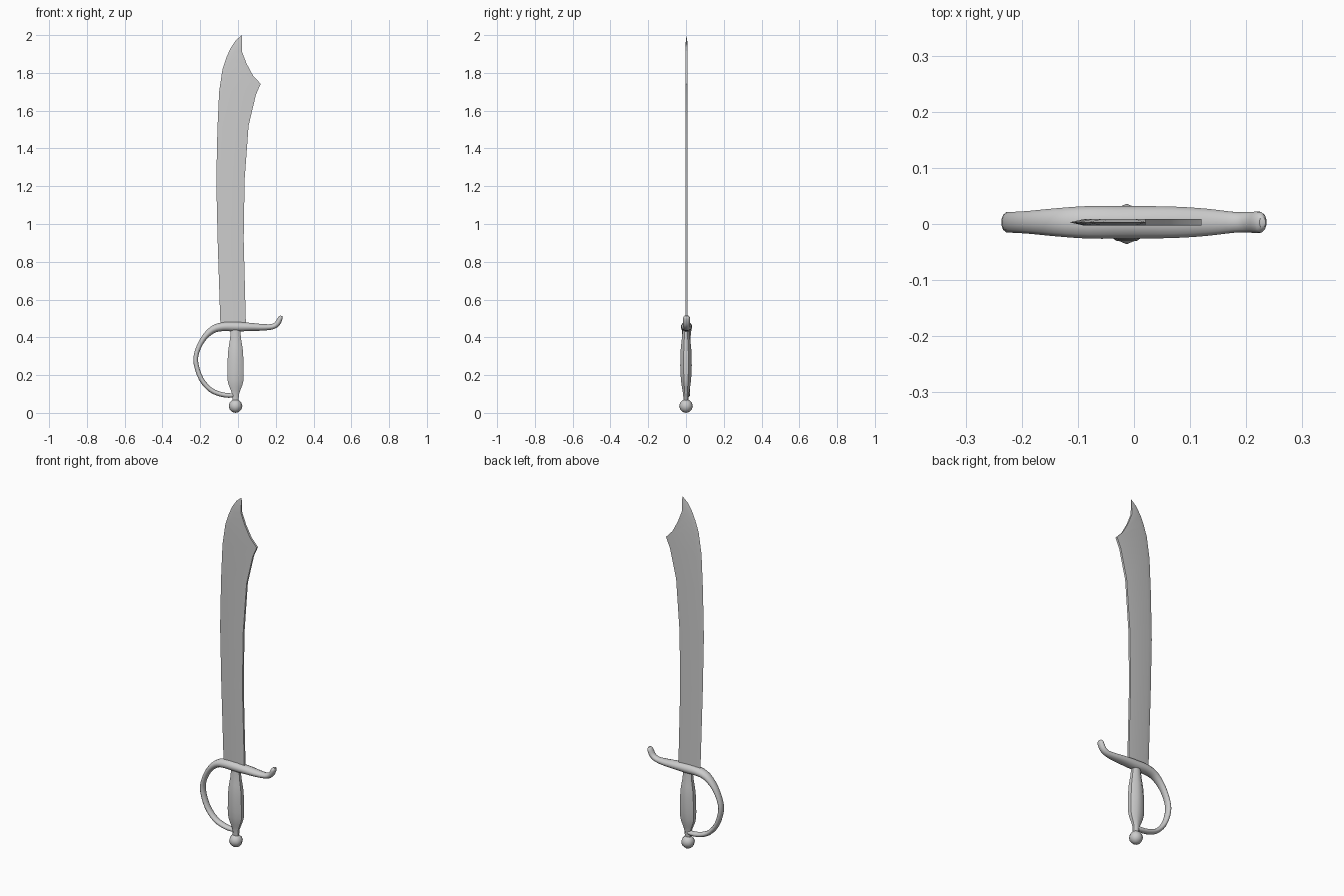
import bpy
import bmesh
import math
from mathutils import Vector

cube = bpy.data.objects.get("Cube")
if cube:
    bpy.data.objects.remove(cube, do_unlink=True)

steel = bpy.data.materials.new("steel_grey")
steel.use_nodes = True
steel.diffuse_color = (0.6, 0.6, 0.6, 1)
steel.node_tree.nodes["Principled BSDF"].inputs["Base Color"].default_value = (0.6, 0.6, 0.6, 1)

MID_Y = 0.003


def finish(name, bm, angle):
    bmesh.ops.recalc_face_normals(bm, faces=bm.faces)
    mesh = bpy.data.meshes.new(name)
    bm.to_mesh(mesh)
    bm.free()
    mesh.materials.append(steel)
    obj = bpy.data.objects.new(name, mesh)
    bpy.context.collection.objects.link(obj)
    bpy.ops.object.select_all(action='DESELECT')
    obj.select_set(True)
    bpy.context.view_layer.objects.active = obj
    bpy.ops.object.shade_smooth_by_angle(angle=math.radians(angle))
    return obj


def smooth_path(points, steps):
    """Catmull-Rom interpolation of tuples of any length."""
    pts = [Vector(p) for p in points]
    pts = [pts[0] * 2 - pts[1]] + pts + [pts[-1] * 2 - pts[-2]]
    out = []
    for a, b, c, d in zip(pts, pts[1:], pts[2:], pts[3:]):
        for s in range(steps):
            t = s / steps
            out.append(0.5 * (2 * b + (c - a) * t + (2 * a - 5 * b + 4 * c - d) * t**2
                              + (3 * b - a - 3 * c + d) * t**3))
    return out + [pts[-2]]


def loft(name, stations, sides, steps, mid_y, angle):
    """Elliptical sweep in the XZ plane; stations are x, z, in-plane half width, y half width."""
    path = smooth_path(stations, steps)
    bm = bmesh.new()
    rings = []
    for i, p in enumerate(path):
        a, b = path[max(i - 1, 0)], path[min(i + 1, len(path) - 1)]
        side = Vector((-(b[1] - a[1]), 0, b[0] - a[0])).normalized()
        centre = Vector((p[0], mid_y, p[1]))
        ring = []
        for k in range(sides):
            t = math.tau * (k + 0.5) / sides
            ring.append(bm.verts.new(centre + side * p[2] * math.cos(t)
                                     + Vector((0, p[3] * math.sin(t), 0))))
        rings.append(ring)
    for r, q in zip(rings, rings[1:]):
        for k in range(sides):
            n = (k + 1) % sides
            bm.faces.new((r[k], r[n], q[n], q[k]))
    bm.faces.new(rings[0])
    bm.faces.new(rings[-1])
    return finish(name, bm, angle)


# Blade: cutting edge on the right (-x), flat spine with a clipped point on the left
edge = [(-.093, .46), (-.108, .92), (-.115, 1.23), (-.109, 1.5), (-.1, 1.7),
        (-.082, 1.82), (-.062, 1.88), (-.04, 1.93), (-.012, 1.972)]
spine = [(.042, .46), (.03, .92), (.035, 1.235), (.056, 1.52), (.095, 1.685),
         (.12, 1.742), (.08, 1.785), (.045, 1.85), (.02, 1.915)]
tip = (.021, 2.0)
HALF = 0.006

bm = bmesh.new()
rows = []
for e, s in zip(edge, spine):
    e, s = Vector((e[0], MID_Y, e[1])), Vector((s[0], MID_Y, s[1]))
    bevel = e + (s - e).normalized() * 0.027
    off = Vector((0, HALF, 0))
    rows.append([bm.verts.new(v) for v in (e, bevel - off, s - off, s + off, bevel + off)])
point = bm.verts.new((tip[0], MID_Y, tip[1]))
for r, q in zip(rows, rows[1:]):
    for k in range(5):
        n = (k + 1) % 5
        bm.faces.new((r[k], r[n], q[n], q[k]))
for k in range(5):
    bm.faces.new((rows[-1][k], rows[-1][(k + 1) % 5], point))
bm.faces.new(rows[0])
finish("blade", bm, 20)

# Guard: curled quillon, thick crosspiece and knuckle bow in one sweep
loft("guard", [
    (.229, .514, .006, .010), (.224, .502, .013, .019), (.208, .472, .015, .019),
    (.18, .456, .015, .019), (.13, .453, .018, .025), (.07, .455, .022, .029),
    (-.01, .456, .026, .030), (-.08, .456, .024, .030), (-.135, .440, .020, .026),
    (-.185, .39, .015, .021), (-.218, .32, .013, .019), (-.222, .26, .013, .019),
    (-.195, .18, .013, .019), (-.145, .122, .013, .019), (-.085, .097, .013, .018),
    (-.035, .092, .012, .016), (-.008, .097, .008, .010)], 12, 3, MID_Y, 50)

# Grip: faceted handle swelling toward its lower half
loft("grip", [
    (-.013, .06, .018, .014), (-.013, .10, .020, .017), (-.013, .135, .034, .023),
    (-.013, .175, .046, .029), (-.013, .25, .046, .033), (-.013, .33, .042, .031),
    (-.013, .39, .032, .024), (-.013, .45, .026, .019)], 8, 2, 0, 40)

# Pommel: low-poly ball
bm = bmesh.new()
bmesh.ops.create_uvsphere(bm, u_segments=8, v_segments=6, radius=0.036)
bmesh.ops.translate(bm, verts=bm.verts, vec=(-.013, 0, .036))
finish("pommel", bm, 50)
